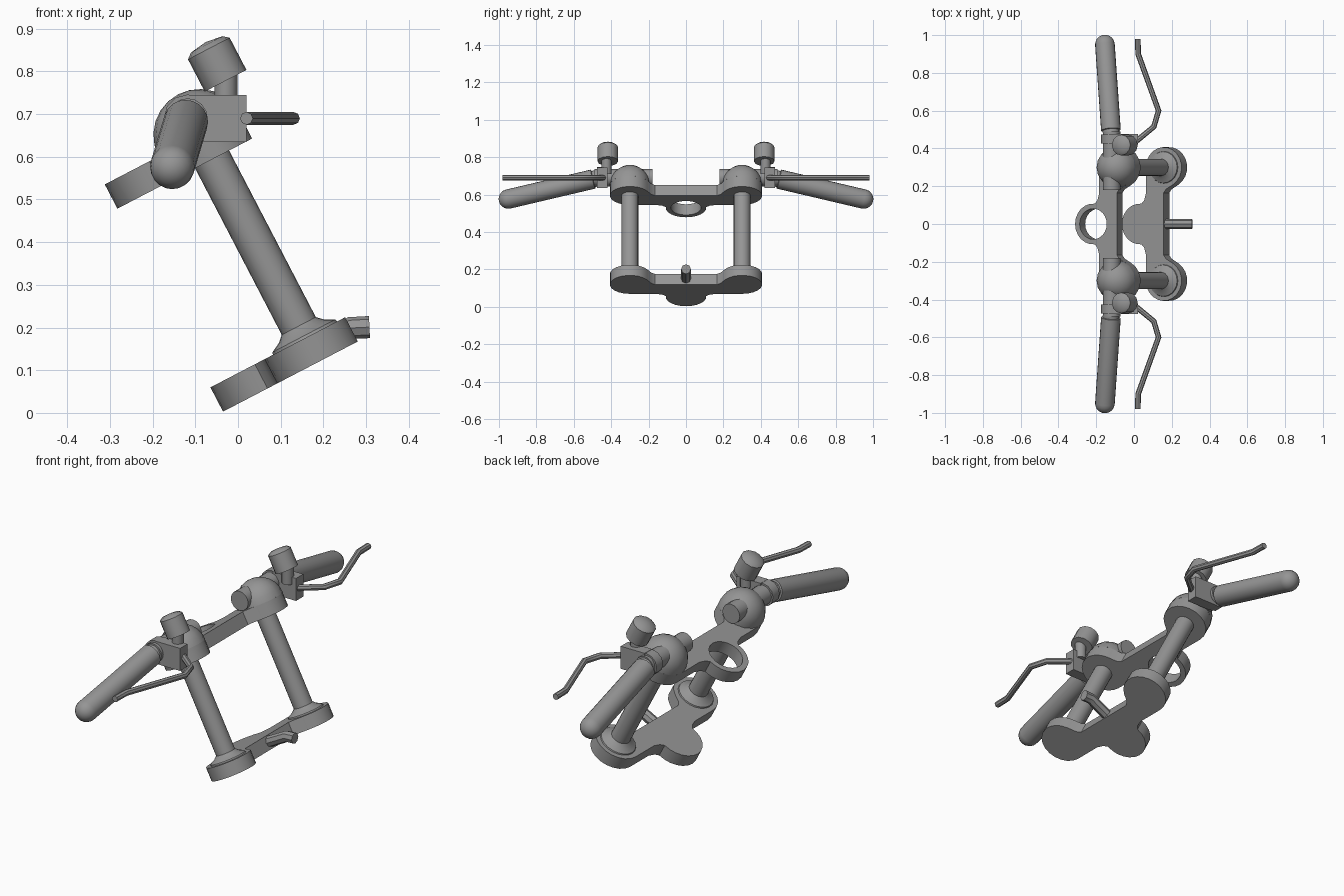
import bpy, bmesh, math
from mathutils import Matrix, Vector

cube = bpy.data.objects.get("Cube")
if cube:
    bpy.data.objects.remove(cube, do_unlink=True)

GREY = (0.3, 0.3, 0.3, 1)
metal = bpy.data.materials.new("grey_metal")
metal.use_nodes = True
metal.diffuse_color = GREY
metal.node_tree.nodes["Principled BSDF"].inputs["Base Color"].default_value = GREY

# Steering frame: the fork leans back about y
TILT = Matrix.Translation((-0.035, 0, 0.003)) @ Matrix.Rotation(math.radians(-27.5), 4, 'Y')
UP = TILT.to_3x3() @ Vector((0, 0, 1))
THICK, GAP, LEG_U, LEG_Y = 0.064, 0.536, 0.25, 0.3


def finish(name, bm, matrix=Matrix()):
    bmesh.ops.remove_doubles(bm, verts=bm.verts, dist=0.0005)
    bmesh.ops.recalc_face_normals(bm, faces=bm.faces)
    mesh = bpy.data.meshes.new(name)
    bm.to_mesh(mesh)
    bm.free()
    mesh.transform(matrix)
    mesh.materials.clear()
    mesh.materials.append(metal)
    mesh.shade_smooth()
    mesh.set_sharp_from_angle(angle=math.radians(35))
    ob = bpy.data.objects.new(name, mesh)
    bpy.context.collection.objects.link(ob)
    return ob


def lathe(name, profile, origin, axis, sides=20):
    """Spin (radius, height) pairs around an axis through origin."""
    bm = bmesh.new()
    verts = [bm.verts.new((r, 0, h)) for r, h in profile]
    edges = [bm.edges.new(pair) for pair in zip(verts, verts[1:])]
    bmesh.ops.spin(bm, geom=verts + edges, cent=(0, 0, 0), axis=(0, 0, 1),
                   angle=math.tau, steps=sides)
    turn = Vector(axis).to_track_quat('Z', 'Y').to_matrix().to_4x4()
    return finish(name, bm, Matrix.Translation(origin) @ turn)


def from_curve(name, curve, matrix=Matrix()):
    helper = bpy.data.objects.new(name, curve)
    bpy.context.collection.objects.link(helper)
    mesh = bpy.data.meshes.new_from_object(helper)
    bm = bmesh.new()
    bm.from_mesh(mesh)
    bpy.data.objects.remove(helper)
    bpy.data.meshes.remove(mesh)
    return finish(name, bm, matrix)


def add_spline(curve, points, cyclic):
    spline = curve.splines.new('POLY')
    spline.points.add(len(points) - 1)
    for p, co in zip(spline.points, points):
        p.co = (*co, 1)
    spline.use_cyclic_u = cyclic


def tube(name, points, radius):
    curve = bpy.data.curves.new(name, 'CURVE')
    curve.dimensions = '3D'
    curve.bevel_depth = radius
    curve.bevel_resolution = 2
    curve.use_fill_caps = True
    add_spline(curve, points, False)
    return from_curve(name, curve)


def arc(cx, cy, r, start, end, steps):
    angles = [math.radians(start + (end - start) * i / steps) for i in range(steps + 1)]
    return [(cx + r * math.cos(a), cy + r * math.sin(a)) for a in angles]


def yoke(name, height, hole):
    """Three-lobed plate, with an optional round hole in the middle lobe."""
    half = arc(0.108, 0, 0.108, 180, 85, 6)
    half += [(0.133, 0.125), (0.143, 0.16)]
    half += arc(LEG_U, LEG_Y, 0.107, 180, -60, 14)
    half += [(0.265, 0.185), (0.25, 0.165)]
    outline = half + [(u, -y) for u, y in reversed(half[1:])]
    curve = bpy.data.curves.new(name, 'CURVE')
    curve.dimensions = '2D'
    curve.fill_mode = 'BOTH'
    curve.extrude = THICK / 2
    add_spline(curve, [(u, y, 0) for u, y in outline], True)
    if hole:
        add_spline(curve, [(u, y, 0) for u, y in arc(0.108, 0, 0.081, 0, 345, 23)], True)
    return from_curve(name, curve, TILT @ Matrix.Translation((0, 0, height + THICK / 2)))


# Yokes and the bent steering stop
yoke("lower_yoke", 0, False)
yoke("upper_yoke", GAP, True)
tube("steering_stop", [(0.16, 0, 0.143), (0.265, 0, 0.199), (0.308, 0, 0.201)], 0.026)

for side, tag in ((-1, "front"), (1, "rear")):
    # Fork leg with flared foot
    foot = TILT @ Vector((LEG_U, side * LEG_Y, THICK))
    lathe(tag + "_fork_leg", [(0, 0), (0.085, 0), (0.083, 0.006), (0.06, 0.018), (0.045, 0.032),
                              (0.045, GAP - THICK + 0.01), (0, GAP - THICK + 0.01)], foot, UP)

    # Domed fork cap
    cap = TILT @ Vector((LEG_U, side * LEG_Y, GAP + THICK))
    dome = arc(0, 0, 0.108, 0, 90, 6)
    lathe(tag + "_fork_cap", [(0, 0)] + dome, cap, UP, 16)

    # Handlebar through the cap, then the drooping grip
    bar_x, bar_z = -0.118, 0.69
    lathe(tag + "_handlebar", [(0, 0), (0.047, 0), (0.047, 0.31), (0, 0.31)],
          (bar_x, side * 0.18, bar_z), (0, side, 0), 16)
    start = Vector((-0.122, side * 0.495, 0.683))
    end = Vector((-0.154, side * 0.95, 0.576))
    length = (end - start).length
    tip = [(r, length + h) for r, h in arc(0, 0, 0.052, 0, 90, 5)]
    lathe(tag + "_grip", [(0, -0.03), (0.044, -0.03), (0.044, 0), (0.052, 0.002)] + tip,
          start, end - start)

    # Brake clamp: ring around the bar plus a block
    lathe(tag + "_clamp_ring", [(0, 0), (0.056, 0), (0.056, 0.05), (0, 0.05)],
          (bar_x, side * 0.425, bar_z), (0, side, 0), 12)
    bm = bmesh.new()
    bmesh.ops.create_cube(bm, size=1, matrix=Matrix.Translation((-0.045, side * 0.448, 0.69))
                          @ Matrix.Diagonal((0.13, 0.056, 0.11, 1)))
    finish(tag + "_clamp_block", bm)

    # Fluid reservoir on its post
    lathe(tag + "_reservoir_post", [(0, 0), (0.027, 0), (0.027, 0.1), (0, 0.1)],
          (-0.028, side * 0.425, 0.71), (0, 0, 1), 12)
    lathe(tag + "_reservoir", [(0, 0), (0.055, 0), (0.055, 0.085), (0.042, 0.096),
                               (0, 0.102)], (-0.029, side * 0.418, 0.778), UP, 12)

    # Brake lever
    path = [(0, 0.435), (0.02, 0.445), (0.105, 0.515), (0.13, 0.6), (0.022, 0.9), (0.02, 0.98)]
    tube(tag + "_brake_lever", [(x, side * y, 0.69) for x, y in path], 0.015)
